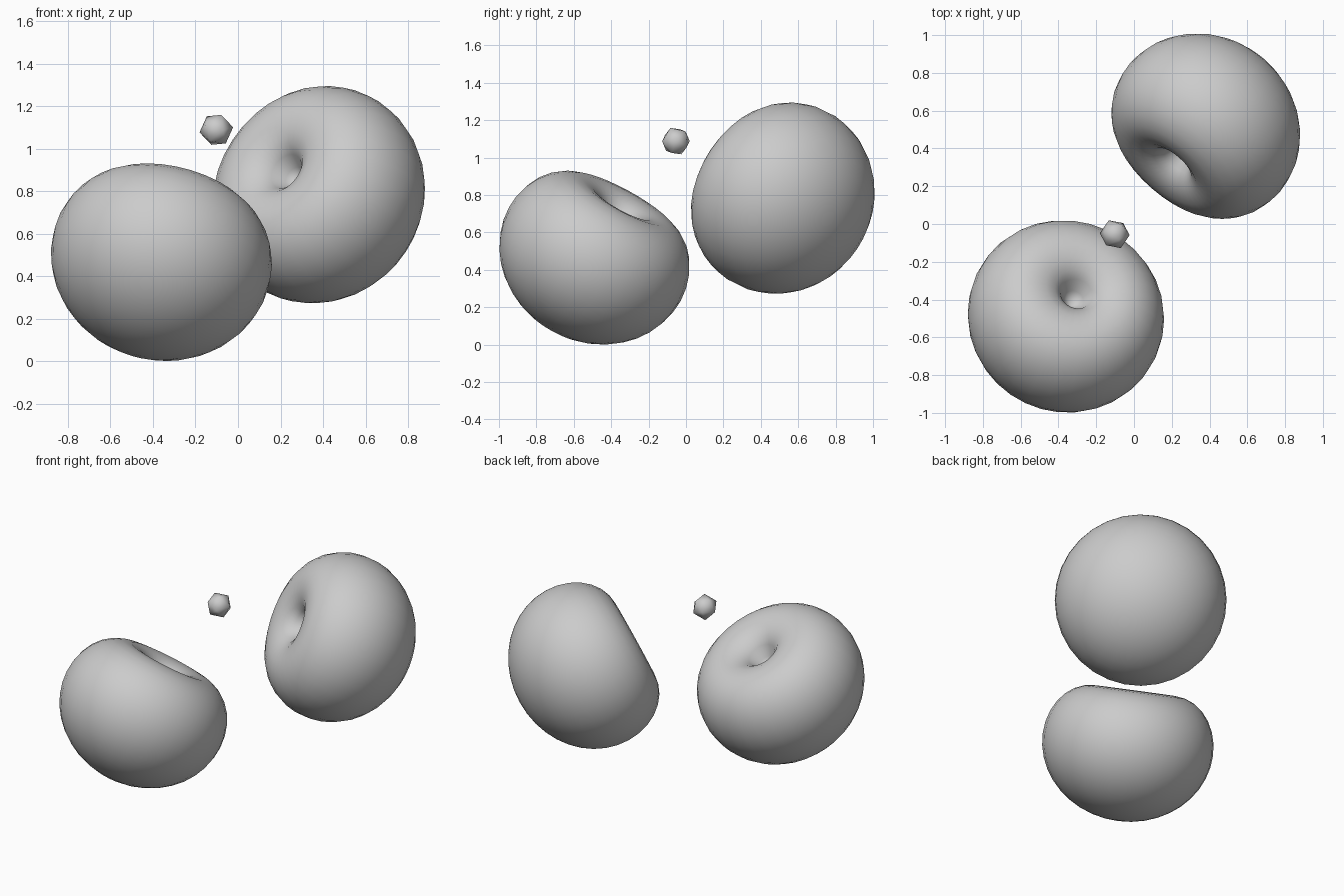
import bpy, bmesh, math
from mathutils import Vector, Matrix

if "Cube" in bpy.data.objects:
    bpy.data.objects.remove(bpy.data.objects["Cube"])

R, LOW, HIGH, RIM = 0.523, 0.47, 0.33, 0.25
SIDES = 32

# Half profile (radius, height): round bottom, flattened shoulder, stem dimple
profile = [(R * math.sin(i * math.pi / 20), -LOW * math.cos(i * math.pi / 20))
           for i in range(11)]
profile += [(RIM + (R - RIM) * math.cos(i * math.pi / 14), HIGH * math.sin(i * math.pi / 14))
            for i in range(1, 8)]
profile += [(0.18, 0.318), (0.125, 0.29), (0.088, 0.25), (0.055, 0.18), (0, 0.12)]


def fruit(name, centre, axis):
    bm = bmesh.new()
    verts = [bm.verts.new((r, 0, h)) for r, h in profile]
    edges = [bm.edges.new(p) for p in zip(verts, verts[1:])]
    bmesh.ops.spin(bm, geom=verts + edges, cent=(0, 0, 0), axis=(0, 0, 1),
                   angle=2 * math.pi, steps=SIDES)
    bmesh.ops.remove_doubles(bm, verts=bm.verts, dist=0.0005)
    bmesh.ops.recalc_face_normals(bm, faces=bm.faces)
    turn = Vector(axis).to_track_quat('Z', 'Y').to_matrix().to_4x4()
    finish(bm, name, Matrix.Translation(centre) @ turn)


def finish(bm, name, matrix):
    bm.transform(matrix)
    for f in bm.faces:
        f.smooth = True
    mesh = bpy.data.meshes.new(name)
    bm.to_mesh(mesh)
    bm.free()
    bpy.context.collection.objects.link(bpy.data.objects.new(name, mesh))


# Two dimpled fruits leaning toward each other
fruit("front_fruit", (-0.36, -0.487, 0.485), (0.22, 0.47, 0.855))
fruit("back_fruit", (0.375, 0.51, 0.785), (-0.59, -0.68, 0.43))

# Small knot where the stems would meet
bm = bmesh.new()
bmesh.ops.create_icosphere(bm, subdivisions=1, radius=0.08)
finish(bm, "stem_knot", Matrix.Translation((-0.102, -0.054, 1.088))
       @ Matrix.Rotation(0.4, 4, 'X') @ Matrix.Rotation(0.3, 4, 'Y'))
